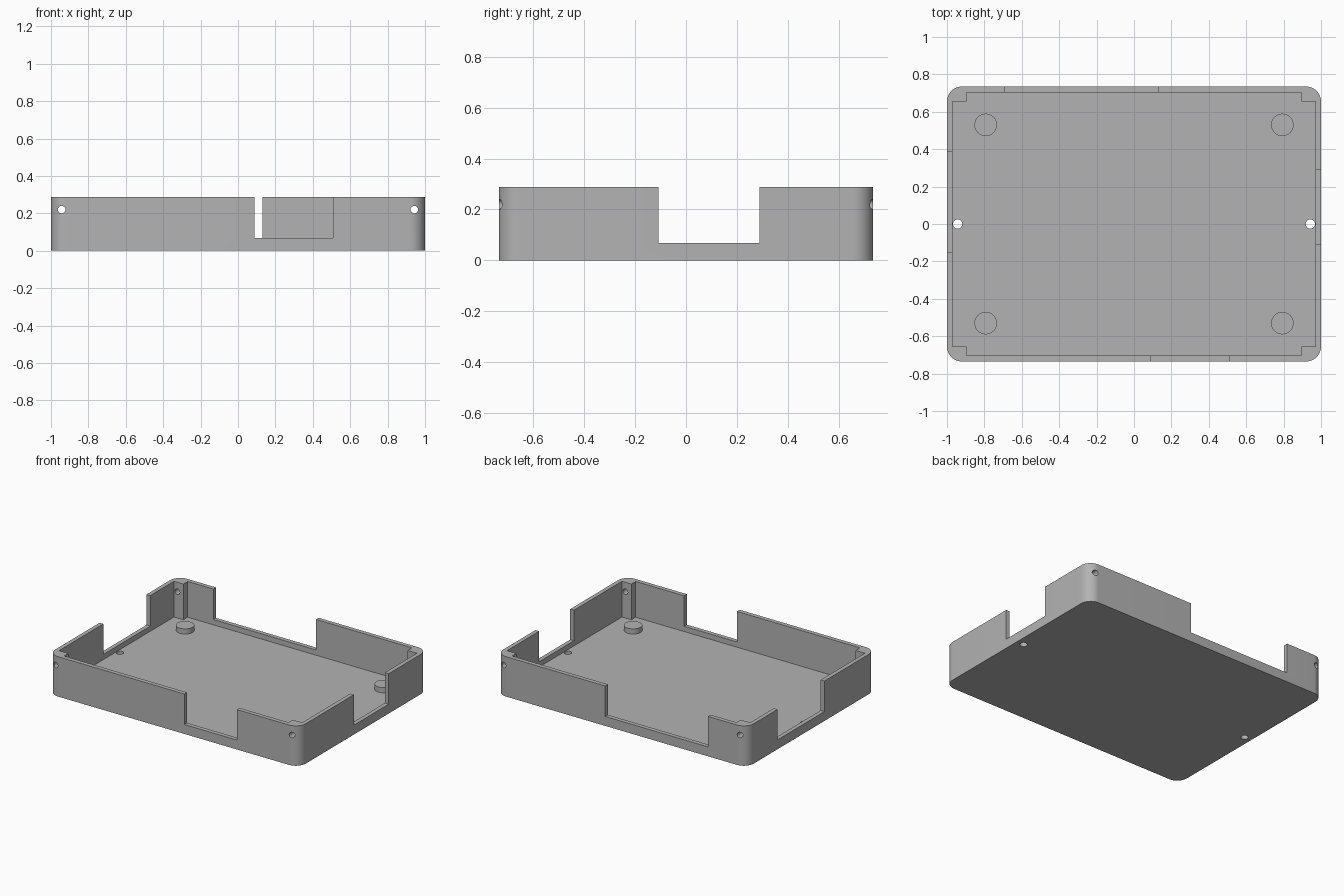
import bpy, bmesh, math

if "Cube" in bpy.data.objects:
    bpy.data.objects.remove(bpy.data.objects["Cube"])

W, D, H = 1.0, 0.735, 0.288       # half width, half depth, height
IX, IY = 0.97, 0.704              # inner wall faces
FLOOR, SILL = 0.03, 0.068         # floor top, notch bottom
RADIUS = 0.08

grey = bpy.data.materials.new("light grey plastic")
grey.use_nodes = True
colour = (0.45, 0.45, 0.45, 1)
grey.diffuse_color = colour
grey.node_tree.nodes["Principled BSDF"].inputs["Base Color"].default_value = colour


def finish(name, bm):
    bmesh.ops.recalc_face_normals(bm, faces=bm.faces)
    mesh = bpy.data.meshes.new(name)
    bm.to_mesh(mesh)
    bm.free()
    obj = bpy.data.objects.new(name, mesh)
    bpy.context.collection.objects.link(obj)
    mesh.materials.append(grey)
    return obj


def box(name, x0, x1, y0, y1, z0, z1):
    bm = bmesh.new()
    bmesh.ops.create_cube(bm, size=1)
    for v in bm.verts:
        v.co.x = x1 if v.co.x > 0 else x0
        v.co.y = y1 if v.co.y > 0 else y0
        v.co.z = z1 if v.co.z > 0 else z0
    return finish(name, bm)


def cylinder(name, radius, depth, location, tilt=0.0, sides=40):
    bm = bmesh.new()
    bmesh.ops.create_cone(bm, cap_ends=True, segments=sides,
                          radius1=radius, radius2=radius, depth=depth)
    obj = finish(name, bm)
    obj.location = location
    obj.rotation_euler.x = tilt
    return obj


def smooth(obj):
    bpy.ops.object.select_all(action='DESELECT')
    obj.select_set(True)
    bpy.context.view_layer.objects.active = obj
    bpy.ops.object.shade_smooth_by_angle(angle=math.radians(30))


# Tray body: rounded rectangle raised to wall height
bm = bmesh.new()
outline = []
for i, (sx, sy) in enumerate([(1, 1), (-1, 1), (-1, -1), (1, -1)]):
    for k in range(13):
        a = math.pi / 2 * (i + k / 12)
        outline.append(bm.verts.new((sx * (W - RADIUS) + RADIUS * math.cos(a),
                                     sy * (D - RADIUS) + RADIUS * math.sin(a), 0)))
base = bm.faces.new(outline)
top = bmesh.ops.extrude_face_region(bm, geom=[base])["geom"]
bmesh.ops.translate(bm, vec=(0, 0, H),
                    verts=[g for g in top if isinstance(g, bmesh.types.BMVert)])
tray = finish("tray_body", bm)

# Cross-shaped cavity leaves a square post in each corner
cutters = [
    box("cavity_wide_cutter", -IX, IX, -0.655, 0.655, FLOOR, 1),
    box("cavity_deep_cutter", -0.895, 0.895, -IY, IY, FLOOR, 1),
    # Wall notches
    box("front_notch_cutter", 0.087, 0.508, -0.8, -0.65, SILL, 1),
    box("back_notch_cutter", -0.69, 0.13, 0.65, 0.8, SILL, 1),
    box("right_notch_cutter", -1.1, -0.9, -0.15, 0.385, SILL, 1),
    box("left_notch_cutter", 0.9, 1.1, -0.108, 0.288, SILL, 1),
]
# Screw holes through the posts, and drain holes through the floor
for side, sx in (("left", 1), ("right", -1)):
    cutters.append(cylinder(side + "_screw_cutter", 0.02, 2, (sx * 0.943, 0, 0.22),
                            math.pi / 2, 24))
    cutters.append(cylinder(side + "_floor_hole_cutter", 0.025, 0.2,
                            (sx * 0.943, 0, 0), 0, 24))

bpy.context.view_layer.objects.active = tray
for c in cutters:
    mod = tray.modifiers.new(c.name, 'BOOLEAN')
    mod.operation = 'DIFFERENCE'
    mod.solver = 'EXACT'
    mod.object = c
    bpy.ops.object.modifier_apply(modifier=mod.name)
for c in cutters:
    bpy.data.objects.remove(c)
smooth(tray)

# Round support pads on the floor
for side, sx in (("left", 1), ("right", -1)):
    for end, sy in (("front", -1), ("back", 1)):
        smooth(cylinder(f"{end}_{side}_pad", 0.06, 0.04,
                        (sx * 0.793, sy * 0.53, FLOOR + 0.0175)))
